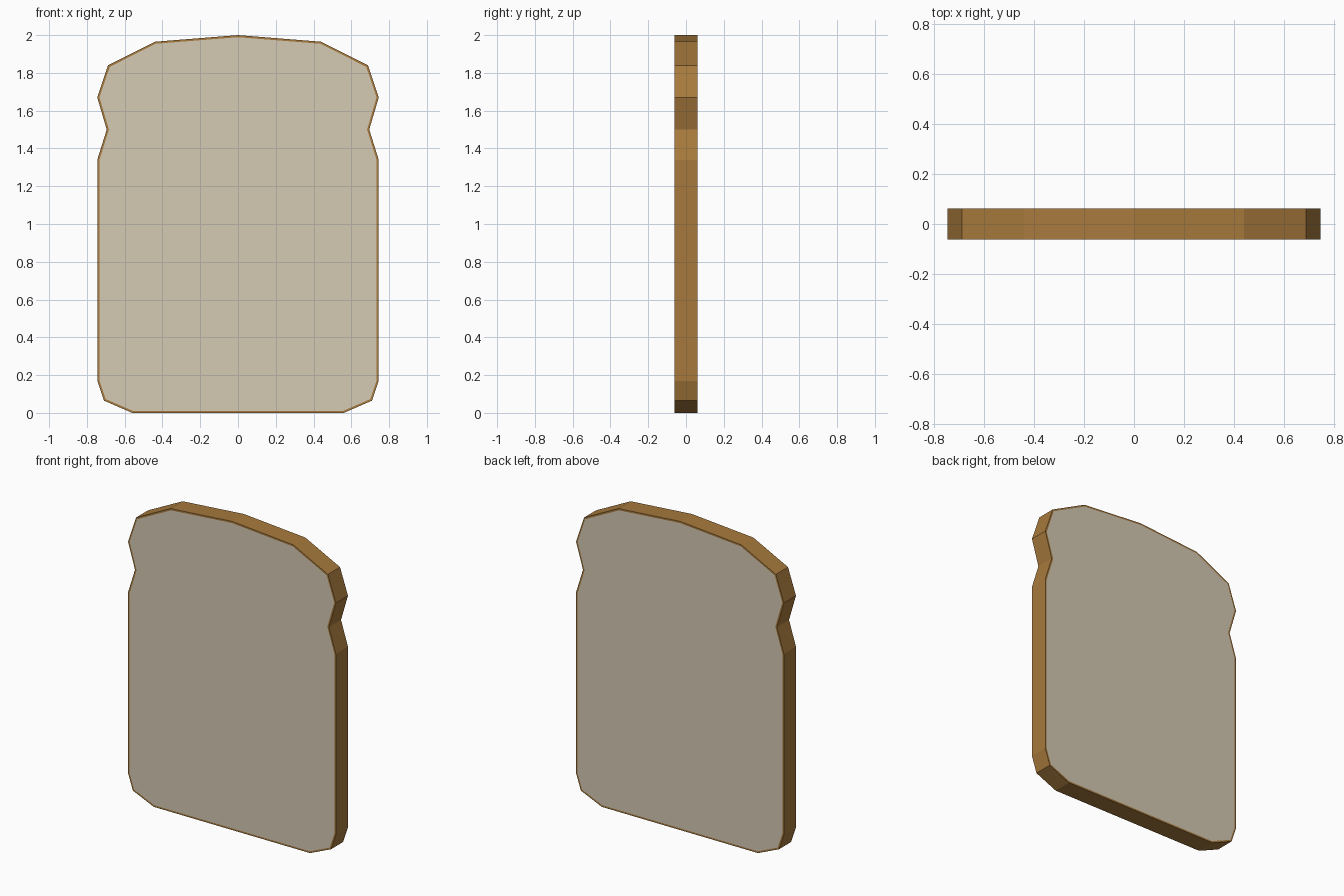
import bpy, bmesh

if "Cube" in bpy.data.objects:
    bpy.data.objects.remove(bpy.data.objects["Cube"])

HALF_THICKNESS = 0.062


def flat_material(name, colour):
    m = bpy.data.materials.new(name)
    m.diffuse_color = (*colour, 1.0)
    m.use_nodes = True
    m.node_tree.nodes["Principled BSDF"].inputs["Base Color"].default_value = m.diffuse_color
    return m


crust = flat_material("crust brown", (0.39, 0.195, 0.046))
crumb = flat_material("crumb cream", (0.66, 0.59, 0.455))

# Right half of the slice outline, from bottom to top
right = [(0.56, 0.0), (0.71, 0.065), (0.745, 0.17), (0.745, 1.34),
         (0.695, 1.50), (0.745, 1.67), (0.688, 1.84), (0.44, 1.965)]
outline = right + [(0.0, 2.0)] + [(-x, z) for x, z in reversed(right)]

# Slice body: extrude the outline through its thickness
bm = bmesh.new()
front = bm.faces.new([bm.verts.new((x, -HALF_THICKNESS, z)) for x, z in outline])
ext = bmesh.ops.extrude_face_region(bm, geom=[front], use_keep_orig=True)
new_verts = [g for g in ext["geom"] if isinstance(g, bmesh.types.BMVert)]
bmesh.ops.translate(bm, verts=new_verts, vec=(0, 2 * HALF_THICKNESS, 0))
bmesh.ops.recalc_face_normals(bm, faces=bm.faces[:])

# Crumb: inset both broad faces, leaving a thin crust rim
broad = [f for f in bm.faces if abs(f.normal.y) > 0.9]
bmesh.ops.inset_individual(bm, faces=broad, thickness=0.011, use_even_offset=True)
for f in bm.faces:
    f.material_index = 1 if abs(f.normal.y) > 0.9 and f.calc_area() > 1.0 else 0

mesh = bpy.data.meshes.new("bread_slice")
bm.to_mesh(mesh)
bm.free()
mesh.materials.append(crust)
mesh.materials.append(crumb)
bread = bpy.data.objects.new("bread_slice", mesh)
bpy.context.collection.objects.link(bread)
